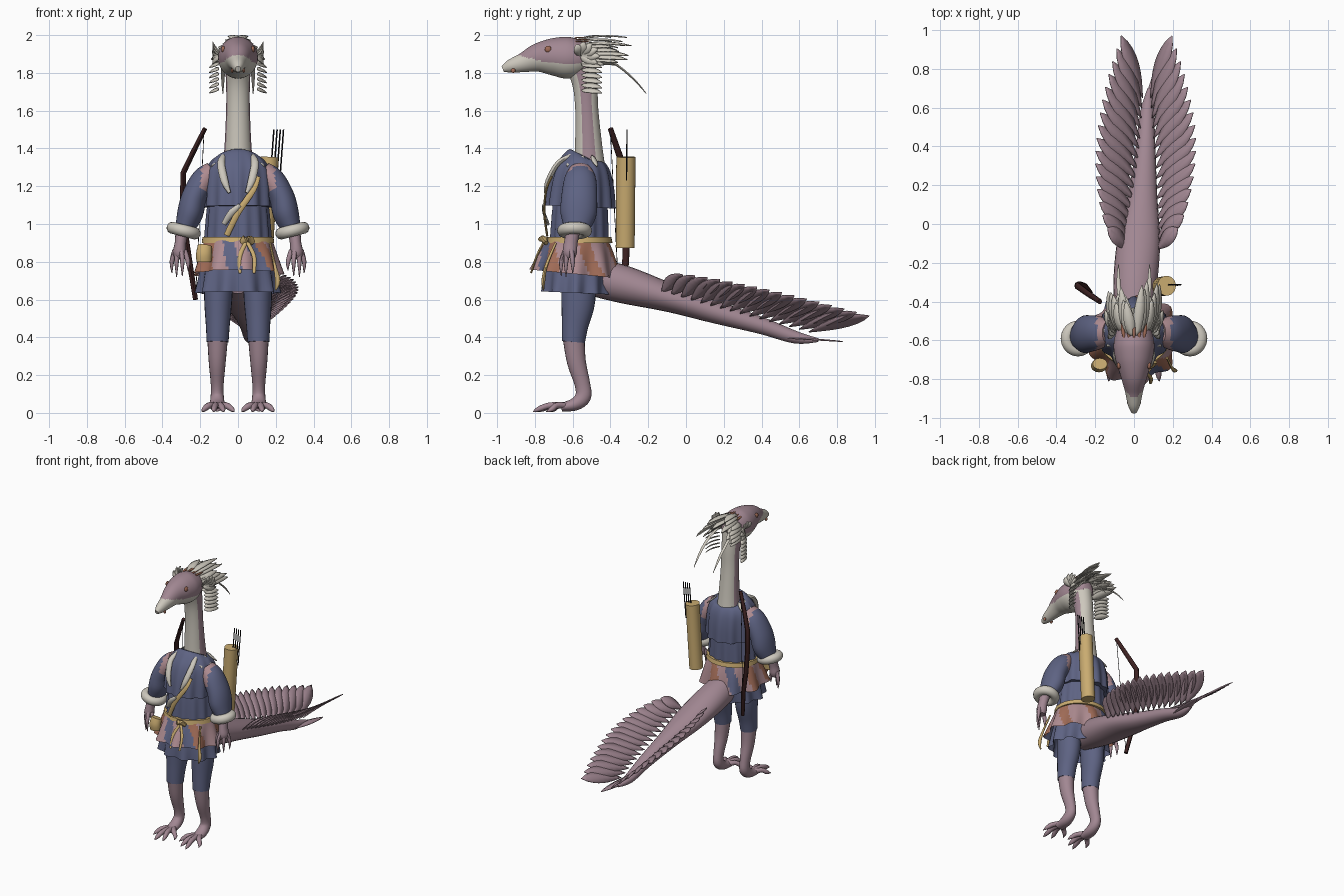
import bpy, bmesh, math, random
from mathutils import Vector

random.seed(4)
default = bpy.data.objects.get("Cube")
if default:
    bpy.data.objects.remove(default)


def material(name, r, g, b):
    m = bpy.data.materials.new(name)
    m.use_nodes = True
    colour = [(c / 255) ** 2.2 for c in (r, g, b)] + [1]
    m.diffuse_color = colour
    m.node_tree.nodes["Principled BSDF"].inputs["Base Color"].default_value = colour
    return m


MAUVE = material("mauve skin", 160, 134, 145)
BLUE = material("slate blue cloth", 94, 99, 130)
CREAM = material("cream plumage", 203, 198, 187)
TAN = material("tan leather", 200, 170, 112)
DARK = material("dark wood", 62, 38, 38)
RUST = material("rust cloth", 160, 108, 88)
PINK = material("dusty pink cloth", 172, 138, 143)
BLACK = material("black shaft", 25, 25, 28)


def build(name, bm, mats, rule=None):
    bmesh.ops.recalc_face_normals(bm, faces=bm.faces)
    for f in bm.faces:
        f.material_index = rule(f.calc_center_median(), f.normal) if rule else 0
    mesh = bpy.data.meshes.new(name)
    bm.to_mesh(mesh)
    bm.free()
    for m in mats:
        mesh.materials.append(m)
    ob = bpy.data.objects.new(name, mesh)
    bpy.context.collection.objects.link(ob)
    bpy.ops.object.select_all(action="DESELECT")
    ob.select_set(True)
    bpy.context.view_layer.objects.active = ob
    bpy.ops.object.shade_smooth_by_angle(angle=math.radians(45))
    return ob


def resample(points, steps):
    # Catmull-Rom interpolation of position and radii
    p = [Vector(q) for q in points]
    ext = [p[0]] + p + [p[-1]]
    out = []
    for a, b, c, d in zip(ext, ext[1:], ext[2:], ext[3:]):
        for k in range(steps):
            t = k / steps
            out.append((b * 2 + (c - a) * t + (a * 2 - b * 5 + c * 4 - d) * t ** 2
                        + (b * 3 - a - c * 3 + d) * t ** 3) * 0.5)
    return out + [p[-1]]


def add_tube(bm, points, seg=16, steps=4, caps=True, folds=0, depth=0.0):
    # Each point is x, y, z, half width, half depth
    path = resample(points, steps)
    centres = [Vector(q[:3]) for q in path]
    last = len(path) - 1
    rings = []
    for i, q in enumerate(path):
        t = (centres[min(i + 1, last)] - centres[max(i - 1, 0)]).normalized()
        side = (Vector((1, 0, 0)) - t * t.x).normalized()
        other = t.cross(side)
        ring = []
        for j in range(seg):
            a = math.tau * j / seg
            k = 1 + depth * (i / last) * math.cos(folds * a)
            ring.append(bm.verts.new(centres[i] + side * q[3] * k * math.cos(a)
                                     + other * q[4] * k * math.sin(a)))
        rings.append(ring)
    for lo, hi in zip(rings, rings[1:]):
        for j in range(seg):
            n = (j + 1) % seg
            bm.faces.new((lo[j], lo[n], hi[n], hi[j]))
    if caps:
        bm.faces.new(rings[0])
        bm.faces.new(rings[-1])


def tube(name, points, mats, rule=None, **options):
    bm = bmesh.new()
    add_tube(bm, points, **options)
    return build(name, bm, mats if isinstance(mats, list) else [mats], rule)


def add_leaf(bm, base, tip, width, normal, bend=0.0, peak=0.8):
    # Pointed feather with a raised central rib; a higher peak widens the tip
    base, tip, normal = Vector(base), Vector(tip), Vector(normal).normalized()
    across = (tip - base).cross(normal).normalized()
    rows = []
    for k in range(9):
        t = k / 8
        w = width / 2 * (math.sin(math.pi * t ** peak) ** 0.7 if 0 < t < 1 else 0.04)
        c = base.lerp(tip, t) + normal * bend * math.sin(math.pi * t)
        rows.append([bm.verts.new(v) for v in
                     (c - across * w, c + normal * w * 0.15, c + across * w)])
    for lo, hi in zip(rows, rows[1:]):
        for j in (0, 1):
            bm.faces.new((lo[j], lo[j + 1], hi[j + 1], hi[j]))


def leaves(name, specs, mat):
    bm = bmesh.new()
    for s in specs:
        add_leaf(bm, *s)
    ob = build(name, bm, [mat])
    ob.modifiers.new("thickness", "SOLIDIFY").thickness = 0.005


# Head and neck
def head_rule(c, n):
    return int(c.y < -.89 or c.z < 1.852 + .25 * max(0, -.72 - c.y))


tube("head", [(0, -.49, 1.87, .04, .04), (0, -.54, 1.88, .085, .085), (0, -.62, 1.88, .105, .11),
              (0, -.70, 1.885, .095, .1), (0, -.78, 1.88, .07, .078), (0, -.86, 1.855, .047, .052),
              (0, -.93, 1.835, .032, .035), (0, -.97, 1.82, .014, .016)],
     [MAUVE, CREAM], head_rule, seg=40, steps=8)
tube("neck", [(0, -.51, 1.28, .085, .085), (0, -.515, 1.4, .072, .073), (0, -.525, 1.6, .063, .061),
              (0, -.535, 1.74, .063, .066), (0, -.56, 1.85, .07, .08)],
     [CREAM, MAUVE], lambda c, n: int(abs(n.x) > .89), seg=40)

# Torso, layered cape, skirts and belt
tube("torso", [(0, -.55, 1.3, .13, .12), (0, -.56, 1.1, .16, .145), (0, -.565, .9, .175, .155)],
     BLUE, seg=80, folds=14, depth=0.04)
tube("cape", [(0, -.54, 1.36, .085, .075), (0, -.545, 1.345, .13, .11), (0, -.55, 1.29, .165, .145),
              (0, -.555, 1.2, .176, .168), (0, -.56, 1.09, .18, .18)], BLUE, seg=84, folds=12, depth=0.05)
tube("lower_skirt", [(0, -.575, .88, .17, .15), (0, -.58, .75, .195, .17), (0, -.585, .635, .212, .178)],
     BLUE, seg=80, caps=False, folds=10, depth=0.08)


def patchwork(c, n):
    # Cloth patches by sector, shifted with height so the seams run diagonally
    turn = math.atan2(c.x, -c.y - .58) / math.tau + .5 + (c.z - .82) * .25
    sector = int(turn % 1 * 18)
    return (0, 2, 0, 1, 0, 1, 1, 0, 2, 0, 2, 1, 0, 0, 1, 0, 0, 1)[sector]


tube("patchwork_skirt", [(0, -.57, .92, .18, .16), (0, -.575, .84, .2, .195), (0, -.585, .735, .228, .232)],
     [PINK, RUST, BLUE], patchwork, seg=90, caps=False, folds=9, depth=0.08)
tube("belt", [(0, -.565, .93, .188, .17), (0, -.565, .9, .192, .176)], TAN, seg=48, steps=1)
tube("belt_pouch", [(-.175, -.72, .885, .038, .03), (-.18, -.73, .84, .042, .034), (-.18, -.73, .8, .04, .03)], TAN)
tube("belt_knot", [(.02, -.745, .9, .015, .012), (.05, -.755, .92, .03, .016), (.08, -.74, .9, .015, .012)], TAN, seg=8)
for i, x in enumerate((.01, .085)):
    tube(f"belt_tail_{i}", [(.045, -.75, .91, .01, .006), (x, -.79, .83, .011, .006),
                            (x, -.82, .74, .008, .005)], TAN, seg=8)
tube("hanging_charm", [(.17, -.69, .9, .006, .006), (.195, -.74, .78, .008, .008),
                       (.21, -.755, .7, .014, .01), (.2, -.755, .65, .004, .004)], TAN, seg=8)
tube("chest_strap", [(-.06, -.735, .94, .016, .006), (.0, -.75, 1.06, .016, .006),
                     (.08, -.74, 1.18, .016, .006), (.105, -.71, 1.25, .014, .006)], TAN, seg=8)
tube("folded_cloth", [(-.075, -.73, 1.0, .014, .008), (-.035, -.752, 1.06, .018, .008),
                      (.01, -.755, 1.1, .01, .006)], CREAM, seg=8)

for s, side in ((1, "left"), (-1, "right")):
    # Fur collar
    tube(side + "_fur_lapel", [(s * .07, -.6, 1.365, .014, .012), (s * .09, -.675, 1.325, .02, .014),
                               (s * .072, -.73, 1.23, .02, .014), (s * .045, -.745, 1.165, .008, .008)], CREAM, seg=10)
    tufts = []
    for a in (1.0, 1.5, 2.0):
        d = Vector((s * math.sin(a), -math.cos(a), 0))
        tufts.append((Vector((0, -.54, 1.365)) + d * .1, Vector((0, -.54, 1.305)) + d * .17, .03, d + Vector((0, 0, 1))))
    leaves(side + "_collar_tufts", tufts, CREAM)
    # Sleeve, fur cuff and clawed hand
    tube(side + "_sleeve", [(s * .13, -.56, 1.285, .05, .06), (s * .18, -.56, 1.235, .066, .085),
                            (s * .232, -.565, 1.14, .068, .095), (s * .255, -.57, 1.05, .068, .095),
                            (s * .285, -.58, .97, .05, .065)],
         [BLUE, PINK], lambda c, n: int(abs(c.x) < .195 and c.z > 1.17), seg=32)
    bpy.ops.mesh.primitive_torus_add(major_radius=.06, minor_radius=.032, major_segments=32, minor_segments=14,
                                     location=(s * .288, -.59, .965), rotation=(0, -s * .25, 0))
    cuff = bpy.context.object
    cuff.name = side + "_fur_cuff"
    cuff.data.materials.append(CREAM)
    bpy.ops.object.shade_smooth_by_angle(angle=math.radians(60))
    hand = bmesh.new()
    add_tube(hand, [(s * .295, -.595, .97, .036, .036), (s * .305, -.61, .9, .03, .036),
                    (s * .31, -.615, .85, .035, .038), (s * .31, -.615, .82, .025, .028)])
    for x, y, z in ((-.045, -.02, .755), (-.015, -.045, .725), (.015, -.02, .72), (.04, .015, .74)):
        add_tube(hand, [(s * (.31 + x * .6), -.615 + y * .5, .86, .014, .014),
                        (s * (.31 + x), -.615 + y, .8, .012, .012),
                        (s * (.31 + x), -.615 + y, z, .002, .002)], seg=8)
    build(side + "_hand", hand, [MAUVE])
    # Trouser leg, shin and taloned foot
    tube(side + "_trouser", [(s * .1, -.57, .82, .08, .09), (s * .105, -.57, .6, .074, .09),
                             (s * .107, -.588, .46, .063, .07), (s * .108, -.596, .375, .058, .061)], BLUE, seg=24)
    leg = bmesh.new()
    add_tube(leg, [(s * .108, -.595, .4, .055, .058), (s * .11, -.58, .27, .045, .05),
                   (s * .11, -.548, .15, .034, .041), (s * .11, -.545, .085, .035, .042),
                   (s * .11, -.59, .045, .04, .034), (s * .11, -.66, .03, .038, .022)], seg=20)
    for x, y in ((.02, -.73), (.075, -.79), (.13, -.81), (.19, -.74)):
        add_tube(leg, [(s * .11, -.61, .035, .02, .018), (s * (x + .11) / 2, (y - .62) / 2, .04, .018, .017),
                       (s * (x * .85 + .0165), y + .03, .02, .014, .014), (s * x, y, .006, .002, .002)], seg=10)
    build(side + "_leg", leg, [MAUVE])
    # Eye patch and lip spot, nearly flush with the head
    for part, r, place in (("eye", .018, (s * .078, -.73, 1.925)), ("lip", .012, (s * .03, -.915, 1.812))):
        bpy.ops.mesh.primitive_uv_sphere_add(segments=14, ring_count=8, radius=r, location=place)
        ob = bpy.context.object
        ob.name = side + "_" + part
        ob.scale.x = .6
        ob.data.materials.append(RUST)
        bpy.ops.object.shade_smooth_by_angle()
    # Crest, cheek rosettes, hanging locks and long plumes
    crest, rosette = [], []
    for k in range(8):
        x = .012 + .013 * k
        z = 1.975 - .013 * k
        crest.append(((s * x * .85, -.585 + .004 * k, z), (s * (x + .03), -.28 - random.random() * .14, z + .015 - .009 * (k % 4)),
                      .055, (s * x * 6, .1, 1), .014))
        crest.append(((s * x * .8, -.56, z - .03), (s * (x + .02), -.35 - random.random() * .09, z - .04),
                      .055, (s * x * 6, .1, 1), .014))
    for k in range(6):
        z = 1.84 - .027 * k
        crest.append(((s * .105, -.555, z + .005), (s * .15, -.445, z - .01), .045, (s * .8, 0, 1), .008))
        a = -.6 + .55 * k
        rosette.append(((s * .095, -.56, 1.89), (s * .135, -.535 + .08 * math.sin(a), 1.89 + .075 * math.cos(a)),
                        .05, (1 * s, 0, .2), .012))
    leaves(side + "_crest", crest, CREAM)
    leaves(side + "_cheek_rosette", rosette, CREAM)
    tube(side + "_long_plume", [(s * .06, -.5, 1.9, .008, .006), (s * .075, -.38, 1.85, .011, .006),
                                (s * .08, -.28, 1.77, .009, .005), (s * .08, -.21, 1.69, .002, .002)], CREAM, seg=8)
leaves("brow_feathers", [((x, -.59, 1.988 - abs(x) * .4), (x * 1.3, -.51, 1.99 - abs(x) * .4), .018, (x, 0, 1))
                         for x in (-.05, -.025, 0, .025, .05)], RUST)

# Tail with two raised rows of feathers
tube("tail", [(0, -.53, .73, .09, .1), (.005, -.33, .68, .112, .1), (.025, -.08, .607, .11, .075),
              (.045, .15, .535, .075, .06), (.06, .4, .462, .05, .045), (.068, .58, .4, .035, .033),
              (.08, .7, .385, .01, .01)], MAUVE, seg=24, steps=5)
leaves("tail_tip", [((.07, .5, .4), (.13, .83, .38), .07, (0, 0, 1))], MAUVE)
for s, side in ((1, "left"), (-1, "right")):
    row = []
    for k in range(16):
        t = k / 15
        y = -.13 + .78 * t
        axis = .045 + .02 * min(1, 2 * t)
        root = Vector((axis + s * (.075 - .055 * t), y, .64 - .21 * t))
        spread = .18 + .08 * math.sin(math.pi * t ** .8) - .05 * t ** 3
        tip = Vector((axis + s * spread, y + .11 + .21 * t, .735 - .22 * t ** 1.3))
        row.append((root, tip, .09, (-s * .75, .25, 1), .008, 1.25))
    leaves(side + "_tail_feathers", row, MAUVE)

# Quiver with arrows
tube("quiver", [(.14, -.322, .875, .046, .05), (.168, -.318, 1.355, .048, .051)], TAN, seg=24, steps=1)
for i in range(4):
    x = .17 + .017 * i
    tube(f"arrow_{i}", [(x, -.315, 1.23, .004, .004), (x + .02, -.312, 1.5, .004, .004)], BLACK, seg=6, steps=1)

# Angular bow and string
tube("bow_stave", [(-.175, -.4, 1.505, .012, .014), (-.235, -.36, 1.385, .014, .017), (-.29, -.32, 1.27, .015, .019),
                   (-.292, -.318, 1.12, .015, .02), (-.28, -.315, .95, .016, .02), (-.255, -.32, .79, .015, .018),
                   (-.225, -.355, .6, .013, .014)], DARK, seg=8, steps=1)
tube("bow_string", [(-.18, -.4, 1.49, .002, .002), (-.225, -.355, .61, .002, .002)], BLACK, seg=5, steps=1)
